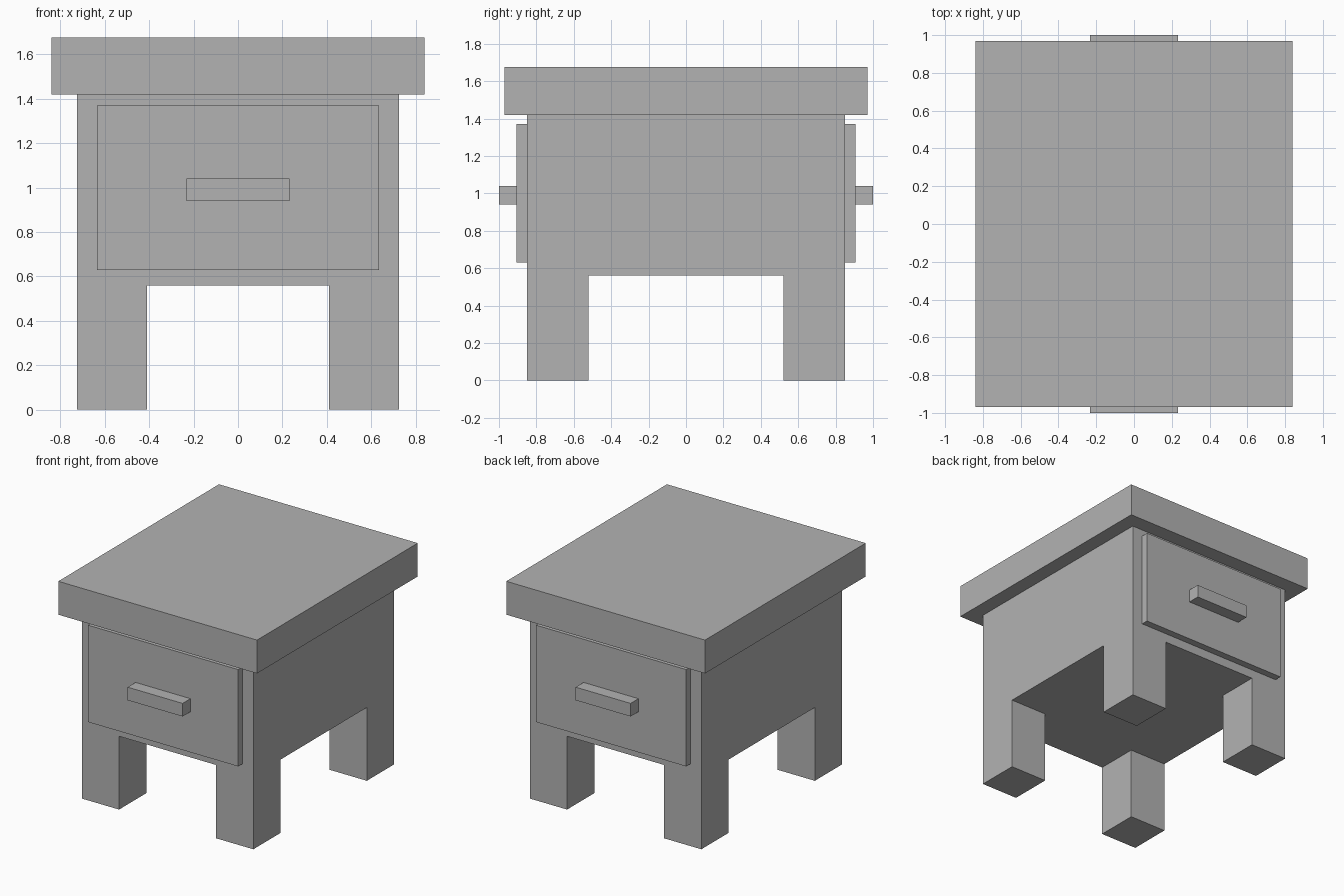
import bpy
import bmesh
from mathutils import Vector

default = bpy.data.objects.get("Cube")
if default:
    bpy.data.objects.remove(default, do_unlink=True)

# Single plain grey
GREY = (0.45, 0.45, 0.45, 1.0)
grey = bpy.data.materials.new("plain_grey")
grey.use_nodes = True
grey.diffuse_color = GREY
grey.node_tree.nodes["Principled BSDF"].inputs["Base Color"].default_value = GREY


def box_bmesh(low, high):
    low, high = Vector(low), Vector(high)
    bm = bmesh.new()
    bmesh.ops.create_cube(bm, size=1)
    bmesh.ops.scale(bm, vec=high - low, verts=bm.verts)
    bmesh.ops.translate(bm, vec=(low + high) / 2, verts=bm.verts)
    return bm


def finish(name, bm):
    bmesh.ops.recalc_face_normals(bm, faces=bm.faces)
    mesh = bpy.data.meshes.new(name)
    bm.to_mesh(mesh)
    bm.free()
    mesh.materials.append(grey)
    obj = bpy.data.objects.new(name, mesh)
    bpy.context.collection.objects.link(obj)
    return obj


# Overhanging table top
finish("table_top", box_bmesh((-0.84, -0.97, 1.42), (0.84, 0.97, 1.675)))

# Cabinet: cut the box into a grid, then pull the corner cells down as legs
LEG_X, LEG_Y, BASE = 0.41, 0.52, 0.56
bm = box_bmesh((-0.725, -0.85, BASE), (0.725, 0.85, 1.42))
for side in (-1, 1):
    for co, no in (((side * LEG_X, 0, 0), (1, 0, 0)),
                   ((0, side * LEG_Y, 0), (0, 1, 0))):
        bmesh.ops.bisect_plane(bm, geom=bm.verts[:] + bm.edges[:] + bm.faces[:],
                               plane_co=co, plane_no=no)
bm.normal_update()
corners = []
for face in bm.faces:
    c = face.calc_center_median()
    if face.normal.z < -0.9 and abs(c.x) > LEG_X and abs(c.y) > LEG_Y:
        corners.append(face)
for face in corners:
    grown = bmesh.ops.extrude_discrete_faces(bm, faces=[face])["faces"]
    for vert in grown[0].verts:
        vert.co.z = 0
finish("cabinet_with_legs", bm)

# A drawer front with a bar handle on both ends
for label, side in (("front", -1), ("back", 1)):
    for part, half, inner, outer, bottom, top in (
            ("drawer", 0.635, 0.85, 0.905, 0.63, 1.37),
            ("handle", 0.232, 0.905, 1.0, 0.94, 1.04)):
        y0, y1 = sorted((side * inner, side * outer))
        finish(f"{label}_{part}", box_bmesh((-half, y0, bottom), (half, y1, top)))
